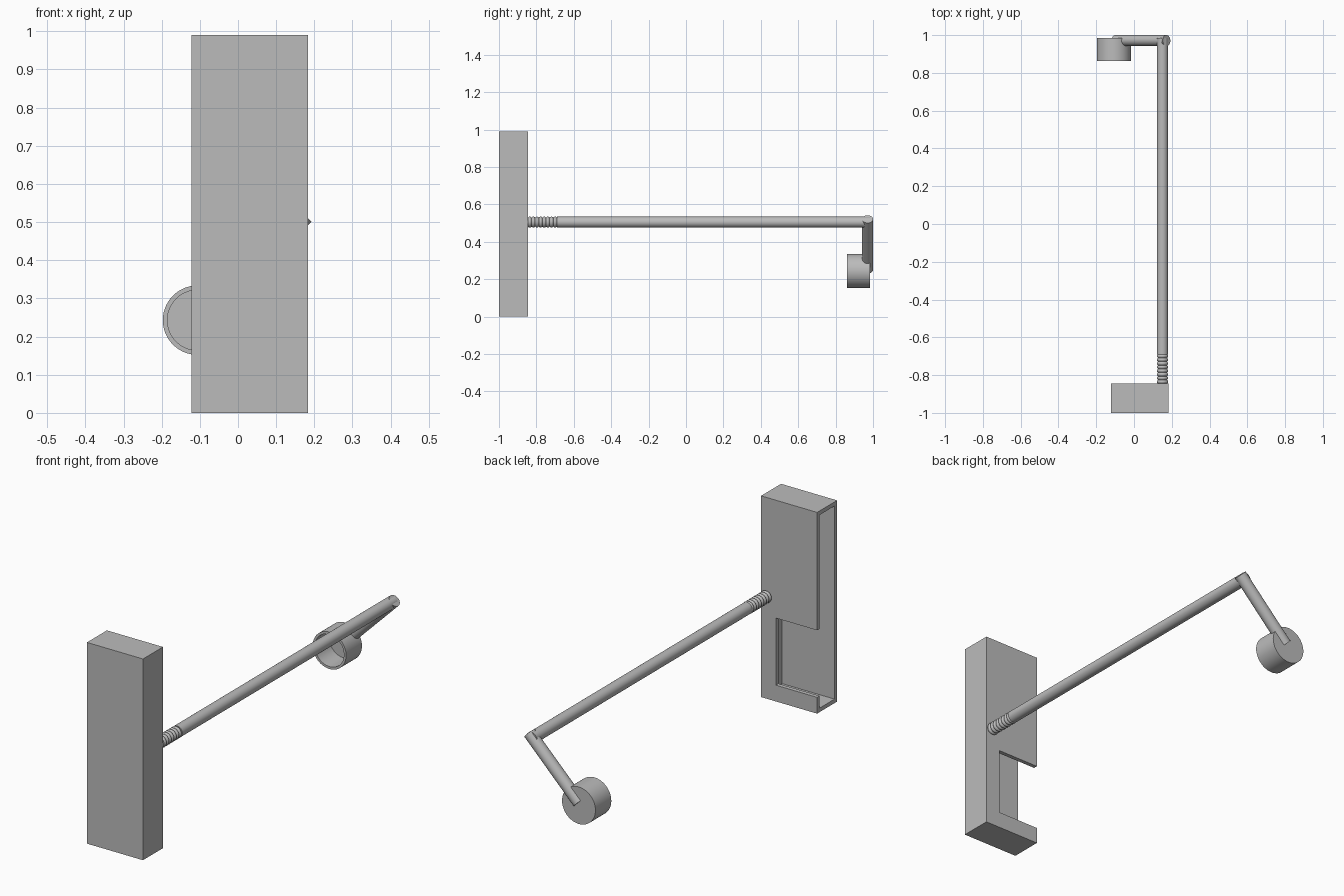
import bpy, bmesh, math
from mathutils import Vector

cube = bpy.data.objects.get("Cube")
if cube:
    bpy.data.objects.remove(cube, do_unlink=True)

grey = bpy.data.materials.new("plain grey")
grey.use_nodes = True
COLOUR = (0.5, 0.5, 0.5, 1)
grey.diffuse_color = COLOUR
grey.node_tree.nodes["Principled BSDF"].inputs["Base Color"].default_value = COLOUR


def add_object(name, bm):
    mesh = bpy.data.meshes.new(name)
    bmesh.ops.recalc_face_normals(bm, faces=bm.faces)
    bm.to_mesh(mesh)
    bm.free()
    mesh.materials.append(grey)
    obj = bpy.data.objects.new(name, mesh)
    bpy.context.collection.objects.link(obj)
    return obj


def box(name, low, high):
    bm = bmesh.new()
    bmesh.ops.create_cube(bm, size=1)
    for v in bm.verts:
        v.co = [l + (h - l) * (c + 0.5) for l, h, c in zip(low, high, v.co)]
    return add_object(name, bm)


def lathe(name, start, direction, profile, sides=40):
    """Spin (radius, distance) points about an axis; radius 0 closes an end."""
    bm = bmesh.new()
    verts = [bm.verts.new((r, 0, d)) for r, d in profile]
    edges = [bm.edges.new(pair) for pair in zip(verts, verts[1:])]
    bmesh.ops.spin(bm, geom=verts + edges, cent=(0, 0, 0), axis=(0, 0, 1),
                   angle=math.tau, steps=sides)
    bmesh.ops.remove_doubles(bm, verts=bm.verts, dist=1e-5)
    turn = Vector(direction).to_track_quat('Z', 'Y').to_matrix().to_4x4()
    bmesh.ops.transform(bm, matrix=turn, verts=bm.verts)
    bmesh.ops.translate(bm, vec=start, verts=bm.verts)
    obj = add_object(name, bm)
    bpy.ops.object.select_all(action='DESELECT')
    obj.select_set(True)
    bpy.context.view_layer.objects.active = obj
    bpy.ops.object.shade_smooth_by_angle(angle=math.radians(35))
    return obj


def rod(name, start, end, radius):
    axis = Vector(end) - Vector(start)
    length = axis.length
    return lathe(name, start, axis,
                 [(0, 0), (radius, 0), (radius, length), (0, length)])


def cut(target, cutter):
    mod = target.modifiers.new("cut", 'BOOLEAN')
    mod.operation = 'DIFFERENCE'
    mod.solver = 'EXACT'
    mod.object = cutter
    bpy.context.view_layer.objects.active = target
    bpy.ops.object.modifier_apply(modifier=mod.name)
    bpy.data.objects.remove(cutter, do_unlink=True)


# Hollow sleeve, open on one side, with a notch through its back wall
LEFT, RIGHT, FRONT, BACK, TOP, WALL = 0.183, -0.122, -1, -0.845, 0.99, 0.02
sleeve = box("sleeve", (RIGHT, FRONT, 0), (LEFT, BACK, TOP))
cut(sleeve, box("cavity_cutter", (RIGHT - 0.1, FRONT + WALL, WALL),
                (LEFT - WALL, BACK - WALL, TOP - WALL)))
cut(sleeve, box("notch_cutter", (RIGHT - 0.1, BACK - 2 * WALL, 0.08),
                (0.103, BACK + 0.1, 0.41)))

# Ribbed flexible neck
ARM_X, ARM_Z, RADIUS = 0.151, 0.505, 0.029
RIBS, NECK = 8, 0.155
steps = RIBS * 8
ribs = [(0.024 + 0.006 * abs(math.sin(math.pi * RIBS * i / steps)), NECK * i / steps)
        for i in range(steps + 1)]
lathe("flexible_neck", (ARM_X, BACK, ARM_Z), (0, 1, 0), [(0, 0)] + ribs + [(0, NECK)])

# Long arm and the slanted arm at its end
rod("long_arm", (ARM_X, BACK + NECK, ARM_Z), (ARM_X, 0.985, ARM_Z), RADIUS)
rod("slanted_arm", (0.172, 0.971, 0.521), (-0.098, 0.971, 0.251), RADIUS)

# Round cup, open towards the front
DEPTH, OUTER, INNER, FLOOR = 0.123, 0.091, 0.079, 0.012
lathe("cup", (-0.106, 0.985, 0.243), (0, -1, 0),
      [(0, 0), (OUTER, 0), (OUTER, DEPTH), (INNER, DEPTH), (INNER, FLOOR), (0, FLOOR)], 56)
